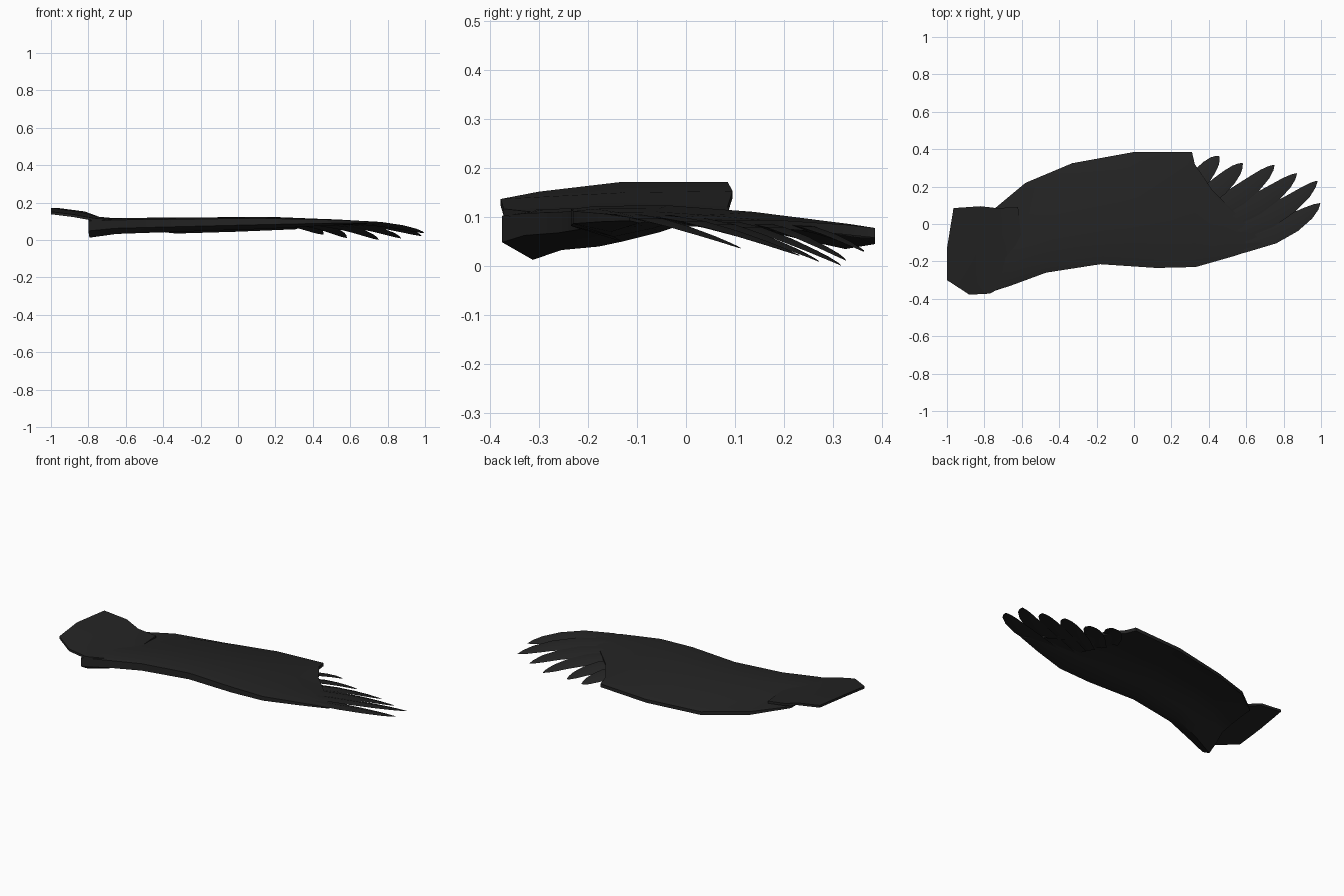
import bpy, math
from mathutils import Vector

if "Cube" in bpy.data.objects:
    bpy.data.objects.remove(bpy.data.objects["Cube"])

black = bpy.data.materials.new("soot black")
black.diffuse_color = (0.017, 0.017, 0.017, 1)
black.use_nodes = True
black.node_tree.nodes["Principled BSDF"].inputs["Base Color"].default_value = black.diffuse_color


def make(name, verts, faces, angle=40):
    me = bpy.data.meshes.new(name)
    me.from_pydata([tuple(v) for v in verts], [], faces)
    me.materials.append(black)
    ob = bpy.data.objects.new(name, me)
    bpy.context.collection.objects.link(ob)
    bpy.ops.object.select_all(action='DESELECT')
    ob.select_set(True)
    bpy.context.view_layer.objects.active = ob
    bpy.ops.object.mode_set(mode='EDIT')
    bpy.ops.mesh.select_all(action='SELECT')
    bpy.ops.mesh.normals_make_consistent(inside=False)
    bpy.ops.object.mode_set(mode='OBJECT')
    bpy.ops.object.shade_smooth_by_angle(angle=math.radians(angle))
    return ob


def loft(name, rings):
    """Skin closed rings of equal size and cap both ends."""
    n = len(rings[0])
    verts = [p for r in rings for p in r]
    faces = [(k * n + i, k * n + (i + 1) % n, (k + 1) * n + (i + 1) % n, (k + 1) * n + i)
             for k in range(len(rings) - 1) for i in range(n)]
    faces += [tuple(range(n)), tuple(range(len(verts) - n, len(verts)))]
    return make(name, verts, faces)


# Wing body: thick leading edge, thin drooping trailing edge
def wing_ring(xl, yl, xt, yt, top, bot, zt):
    h, d = top - bot, top - zt
    edge = min(0.02, d * 0.5)
    prof = [(0, bot + 0.35 * h), (0, top - 0.12 * h), (0.08, top - 0.02 * h), (0.32, top),
            (0.6, top - 0.2 * d), (0.92, zt + max(0.42 * d, edge)), (1, zt + edge), (1, zt),
            (0.9, zt + 0.15 * d), (0.62, top - 0.2 * d - 0.018),
            (0.42, top - 0.3 * h), (0.27, bot + 0.27 * h), (0.14, bot)]
    return [(xl + (xt - xl) * t, yl + (yt - yl) * t, z) for t, z in prof]


sections = [
    (-0.80, -0.375, -0.76, 0.07, 0.115, 0.013, 0.095),
    (-0.66, -0.33, -0.58, 0.22, 0.118, 0.033, 0.062),
    (-0.47, -0.26, -0.33, 0.325, 0.120, 0.040, 0.035),
    (-0.18, -0.215, 0.00, 0.385, 0.122, 0.050, 0.045),
    (0.12, -0.235, 0.31, 0.385, 0.124, 0.060, 0.058),
    (0.33, -0.230, 0.325, 0.32, 0.118, 0.070, 0.065),
    (0.54, -0.170, 0.42, 0.18, 0.111, 0.080, 0.078),
    (0.70, -0.115, 0.57, 0.03, 0.101, 0.088, 0.087),
]
loft("wing_body", [wing_ring(*s) for s in sections])

# Shoulder flap: thin sheet rising towards the body side
flap = [
    [(-1.0, -0.30, 0.152), (-1.0, -0.13, 0.172), (-0.965, 0.085, 0.172)],
    [(-0.88, -0.378, 0.137), (-0.84, -0.13, 0.150), (-0.82, 0.095, 0.153)],
    [(-0.77, -0.372, 0.117), (-0.74, -0.13, 0.124), (-0.735, 0.085, 0.122)],
    [(-0.62, -0.29, 0.108), (-0.60, -0.10, 0.112), (-0.62, 0.09, 0.108)],
]
rings = [[Vector(p) for p in row] + [Vector(p) - Vector((0, 0, 0.014)) for p in reversed(row)]
         for row in flap]
loft("shoulder_flap", rings)


# Flight feathers: curved, ridged blades fanned out from the hand
def feather(name, base, ctrl, tip, half):
    a, b, c = Vector(base), Vector(ctrl), Vector(tip)
    rings = []
    for t, w in ((0, 0.6), (0.25, 0.95), (0.5, 1), (0.7, 0.85), (0.86, 0.6), (0.95, 0.32), (1, 0.04)):
        p = a * (1 - t) ** 2 + b * 2 * t * (1 - t) + c * t * t
        d = (b - a) * (1 - t) + (c - b) * t
        side = Vector((d.y, -d.x, 0)).normalized() * half * w
        tilt = Vector((0, 0, 0.010 * w))          # leading side sits higher
        rise = Vector((0, 0, 0.009 * w + 0.001))
        rings.append([p + side + tilt, p + rise, p - side - tilt, p - rise * 0.4])
    loft(name, rings)


feathers = [
    ((0.40, -0.13, 0.096), (0.78, -0.085, 0.108), (0.995, 0.11, 0.037), 0.060),
    ((0.38, -0.08, 0.096), (0.76, 0.00, 0.105), (0.98, 0.23, 0.022), 0.058),
    ((0.35, -0.03, 0.094), (0.68, 0.08, 0.098), (0.87, 0.27, 0.010), 0.056),
    ((0.33, 0.02, 0.092), (0.58, 0.14, 0.092), (0.75, 0.315, 0.002), 0.054),
    ((0.30, 0.08, 0.090), (0.47, 0.20, 0.088), (0.58, 0.325, 0.012), 0.052),
    ((0.28, 0.15, 0.088), (0.37, 0.27, 0.082), (0.455, 0.362, 0.030), 0.050),
]
for i, f in enumerate(feathers):
    feather("flight_feather_%d" % (i + 1), *f)
